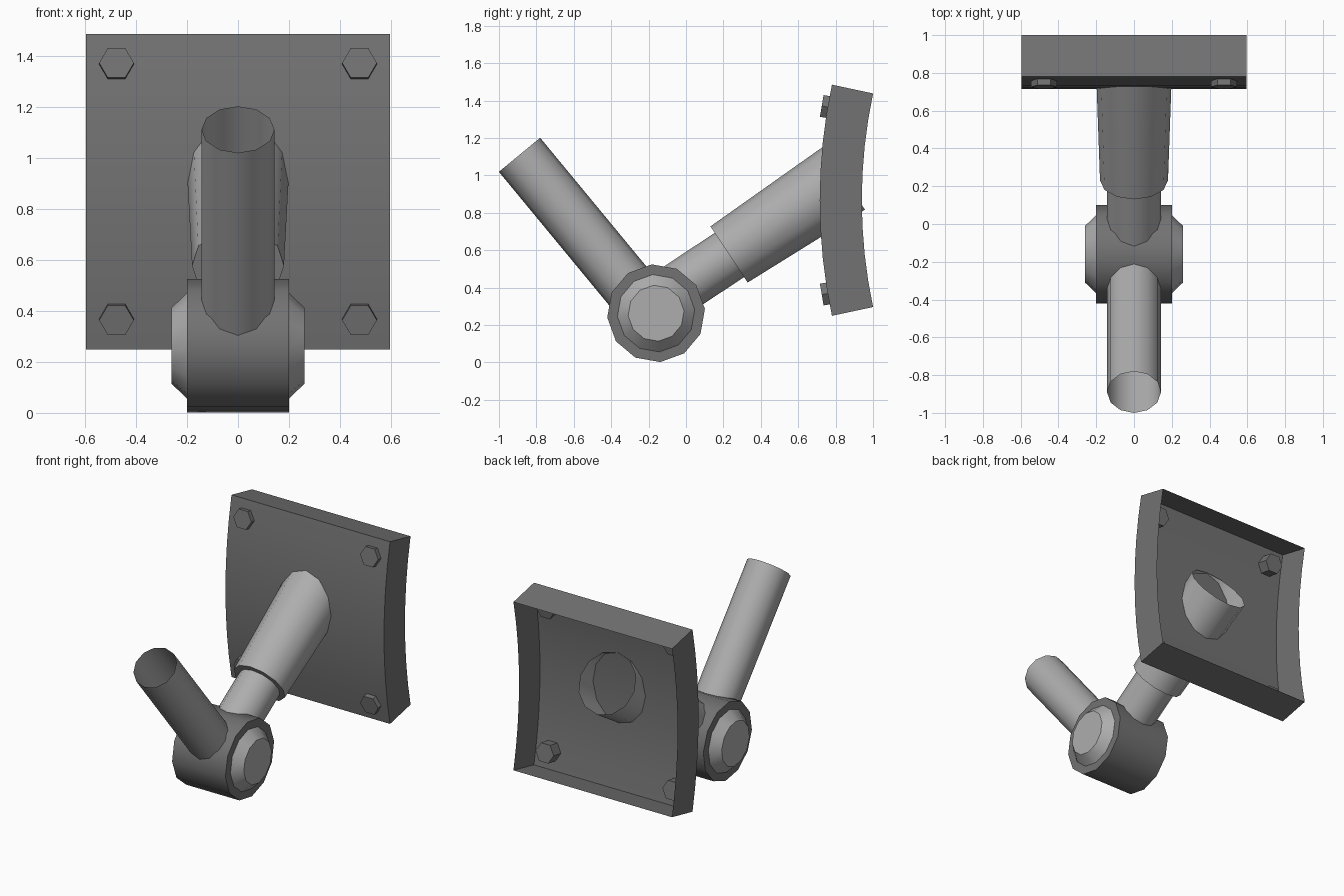
import bpy, bmesh
from math import sin, cos, radians
from mathutils import Vector, Matrix

cube = bpy.data.objects.get("Cube")
if cube:
    bpy.data.objects.remove(cube)


def material(name, grey):
    m = bpy.data.materials.new(name)
    m.use_nodes = True
    colour = (grey, grey, grey, 1)
    m.diffuse_color = colour
    m.node_tree.nodes["Principled BSDF"].inputs["Base Color"].default_value = colour
    return m


dark = material("dark grey metal", 0.17)
light = material("light grey metal", 0.42)


def finish(name, bm, mat):
    mesh = bpy.data.meshes.new(name)
    bm.to_mesh(mesh)
    bm.free()
    mesh.materials.append(mat)
    ob = bpy.data.objects.new(name, mesh)
    bpy.context.collection.objects.link(ob)
    bpy.ops.object.select_all(action='DESELECT')
    ob.select_set(True)
    bpy.context.view_layer.objects.active = ob
    bpy.ops.object.shade_smooth_by_angle(angle=radians(32))
    return ob


def rod(name, start, end, r1, r2, mat, sides=12, spin=0, open_start=False, open_end=False):
    """Straight or tapered prism between two points, with either end left open."""
    a, b = Vector(start), Vector(end)
    axis = b - a
    bm = bmesh.new()
    bmesh.ops.create_cone(bm, cap_ends=True, segments=sides, radius1=r1, radius2=r2,
                          depth=axis.length)
    bm.normal_update()
    caps = [f for f in bm.faces if (open_start and f.normal.z < -0.9)
            or (open_end and f.normal.z > 0.9)]
    bmesh.ops.delete(bm, geom=caps, context='FACES_ONLY')
    turn = axis.to_track_quat('Z', 'Y').to_matrix().to_4x4()
    bm.transform(Matrix.Translation((a + b) / 2) @ turn @ Matrix.Rotation(radians(spin), 4, 'Z'))
    return finish(name, bm, mat)


# Pivot hub with a bevelled cap on each side
hub_y, hub_z = -0.16, 0.263
rod("hub", (-0.2, hub_y, hub_z), (0.2, hub_y, hub_z), 0.262, 0.262, dark, spin=5)
for side, s in (("left", 1), ("right", -1)):
    rod(side + "_hub_cap", (0.19 * s, hub_y, hub_z), (0.26 * s, hub_y, hub_z),
        0.217, 0.15, light, spin=5 * s)

# Open front tube rising from the hub
rod("front_tube", (0, -0.18, 0.25), (0, -0.89, 1.11), 0.143, 0.143, light,
    open_start=True, open_end=True)

# Rear arm and the wider tapered sleeve that passes through the plate
rod("rear_arm", (0, -0.1, 0.354), (0, 0.29, 0.613), 0.142, 0.142, light)
rod("rear_sleeve", (0, 0.23, 0.577), (0, 0.845, 0.985), 0.18, 0.202, light, open_end=True)

# Curved mounting plate: thin shell with four walls and an open back
curve_y, curve_z = 3.675, 0.867
front_r, back_r, half_angle, half_width, steps = 2.96, 2.735, 12.05, 0.595, 8


def on_arc(x, radius, degrees):
    t = radians(degrees)
    return (x, curve_y - radius * cos(t), curve_z + radius * sin(t))


bm = bmesh.new()
rows = []
for i in range(steps + 1):
    angle = half_angle * (2 * i / steps - 1)
    rows.append([bm.verts.new(on_arc(x * half_width, r, angle))
                 for x, r in ((-1, back_r), (-1, front_r), (1, front_r), (1, back_r))])
for low, high in zip(rows, rows[1:]):
    for k in range(3):
        bm.faces.new((low[k], low[k + 1], high[k + 1], high[k]))
bm.faces.new(rows[0][::-1])
bm.faces.new(rows[-1])
finish("mounting_plate", bm, dark)

# Hexagonal bolts through the plate corners
for height, tilt in (("upper", 9.7), ("lower", -9.7)):
    for side, s in (("left", 1), ("right", -1)):
        rod(f"{height}_{side}_bolt", on_arc(0.476 * s, front_r - 0.08, tilt),
            on_arc(0.476 * s, front_r + 0.032, tilt), 0.068, 0.068, dark, sides=6, spin=30)
